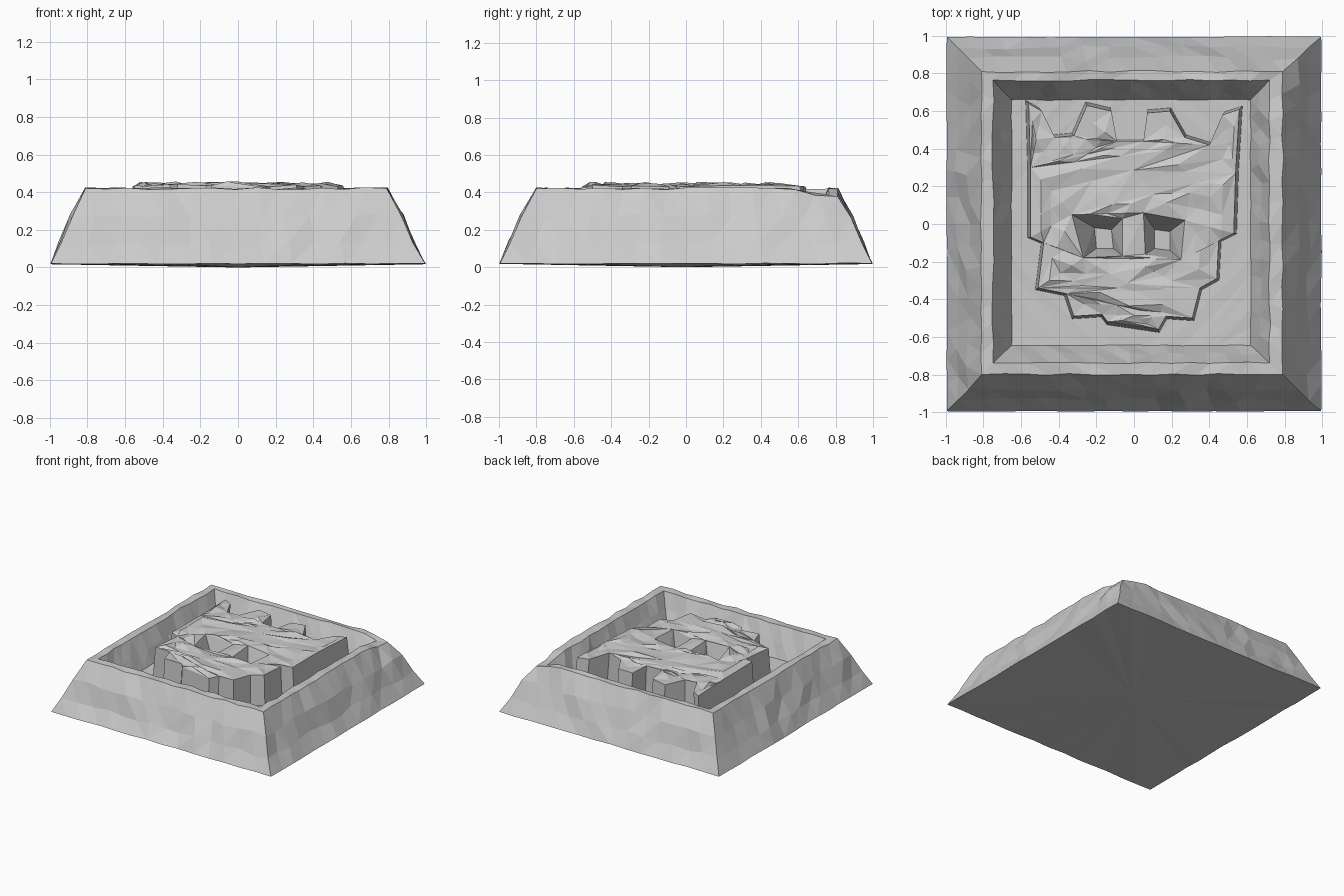
import bpy, bmesh, random
from mathutils import Vector
from mathutils.geometry import tessellate_polygon

if "Cube" in bpy.data.objects:
    bpy.data.objects.remove(bpy.data.objects["Cube"])

random.seed(4)
FLOOR = 0.19


def finish(bm, name):
    bmesh.ops.triangulate(bm, faces=bm.faces[:])
    bmesh.ops.recalc_face_normals(bm, faces=bm.faces[:])
    mesh = bpy.data.meshes.new(name)
    bm.to_mesh(mesh)
    bm.free()
    obj = bpy.data.objects.new(name, mesh)
    bpy.context.collection.objects.link(obj)
    return obj


def bridge(bm, a, b):
    n = len(a)
    for i in range(n):
        j = (i + 1) % n
        bm.faces.new((a[i], a[j], b[j], b[i]))


def square_ring(bm, x0, x1, y0, y1, z, rough, n=14):
    """Subdivided rectangle with hand-chipped unevenness."""
    corners = [Vector((x0, y0, z)), Vector((x1, y0, z)), Vector((x1, y1, z)), Vector((x0, y1, z))]
    ring = []
    for k in range(4):
        a, b = corners[k], corners[(k + 1) % 4]
        for i in range(n):
            p = a.lerp(b, i / n)
            if i:
                p += Vector([random.uniform(-rough, rough) for _ in range(3)])
            ring.append(bm.verts.new(p))
    return ring


# Sloped block with a raised rim and sunken panel
bm = bmesh.new()
profile = [
    (-0.995, 0.995, -0.995, 0.995, 0.02, 0.003),
    (-0.94, 0.93, -0.94, 0.94, 0.13, 0.014),
    (-0.88, 0.87, -0.88, 0.88, 0.27, 0.014),
    (-0.81, 0.79, -0.80, 0.81, 0.42, 0.006),
    (-0.75, 0.72, -0.74, 0.765, 0.42, 0.006),
    (-0.70, 0.67, -0.69, 0.71, 0.30, 0.010),
    (-0.65, 0.62, -0.645, 0.66, FLOOR, 0.003),
]
rings = [square_ring(bm, *p) for p in profile]
for a, b in zip(rings, rings[1:]):
    bridge(bm, a, b)
bm.faces.new(rings[-1])
# Slightly bulging underside
centre = bm.verts.new((0, 0, 0))
for i, v in enumerate(rings[0]):
    bm.faces.new((v, centre, rings[0][(i + 1) % len(rings[0])]))
# Broken back right corner
for v in bm.verts:
    d = (v.co.xy - Vector((0.80, 0.76))).length
    if v.co.z > 0.35 and d < 0.17:
        v.co.z -= 0.06 * (1 - d / 0.17)
finish(bm, "carved_frame")

# Relief outline: notched top edge, stepped lower edge
outline = [
    (-0.56, 0.64), (-0.49, 0.60), (-0.42, 0.46), (-0.32, 0.47), (-0.25, 0.63),
    (-0.12, 0.60), (-0.09, 0.44), (0.05, 0.44), (0.07, 0.59), (0.19, 0.60),
    (0.27, 0.46), (0.40, 0.42), (0.47, 0.58), (0.56, 0.61), (0.54, 0.27),
    (0.53, -0.05), (0.45, -0.09), (0.44, -0.29), (0.35, -0.34), (0.31, -0.50),
    (0.17, -0.49), (0.13, -0.56), (-0.14, -0.52), (-0.17, -0.48), (-0.32, -0.49),
    (-0.36, -0.37), (-0.51, -0.34), (-0.48, -0.10), (-0.55, -0.07), (-0.55, 0.30),
]
# Each pit: upper rim, then smaller bottom
pits = [
    ([(-0.33, 0.05), (-0.06, 0.03), (-0.06, -0.17), (-0.27, -0.18)],
     [(-0.21, -0.02), (-0.12, -0.03), (-0.11, -0.13), (-0.20, -0.13)]),
    ([(0.05, 0.06), (0.27, 0.02), (0.25, -0.19), (0.06, -0.16)],
     [(0.11, -0.03), (0.19, -0.04), (0.19, -0.14), (0.11, -0.13)]),
]

# Raised relief: side walls, pit walls, then the top around the pits
bm = bmesh.new()
TOP = 0.435


def loop(points, z):
    return [bm.verts.new((x, y, z)) for x, y in points]


top = loop(outline, TOP)
bridge(bm, top, loop([(x * 1.03, y * 1.03) for x, y in outline], FLOOR - 0.01))
loops = [top]
for rim_points, pit_points in pits:
    rim, bottom = loop(rim_points, TOP), loop(pit_points, FLOOR + 0.06)
    bridge(bm, rim, bottom)
    bm.faces.new(bottom)
    loops.append(rim)
flat = [v for l in loops for v in l]
for tri in tessellate_polygon([[v.co.copy() for v in l] for l in loops]):
    bm.faces.new([flat[i] for i in tri])


def is_top(face):
    return all(v.co.z > 0.4 for v in face.verts)


# Rough hewn upper surface
for _ in range(2):
    inner = [e for e in bm.edges
             if all(is_top(f) for f in e.link_faces) and e.calc_length() > 0.12]
    bmesh.ops.subdivide_edges(bm, edges=inner, cuts=1)
    bmesh.ops.triangulate(bm, faces=[f for f in bm.faces if is_top(f)])
for v in [v for v in bm.verts if v.co.z > 0.4]:
    on_rim = any(not is_top(f) for f in v.link_faces)
    v.co.z += random.uniform(-0.012, 0.008 if on_rim else 0.022)
finish(bm, "raised_relief")
